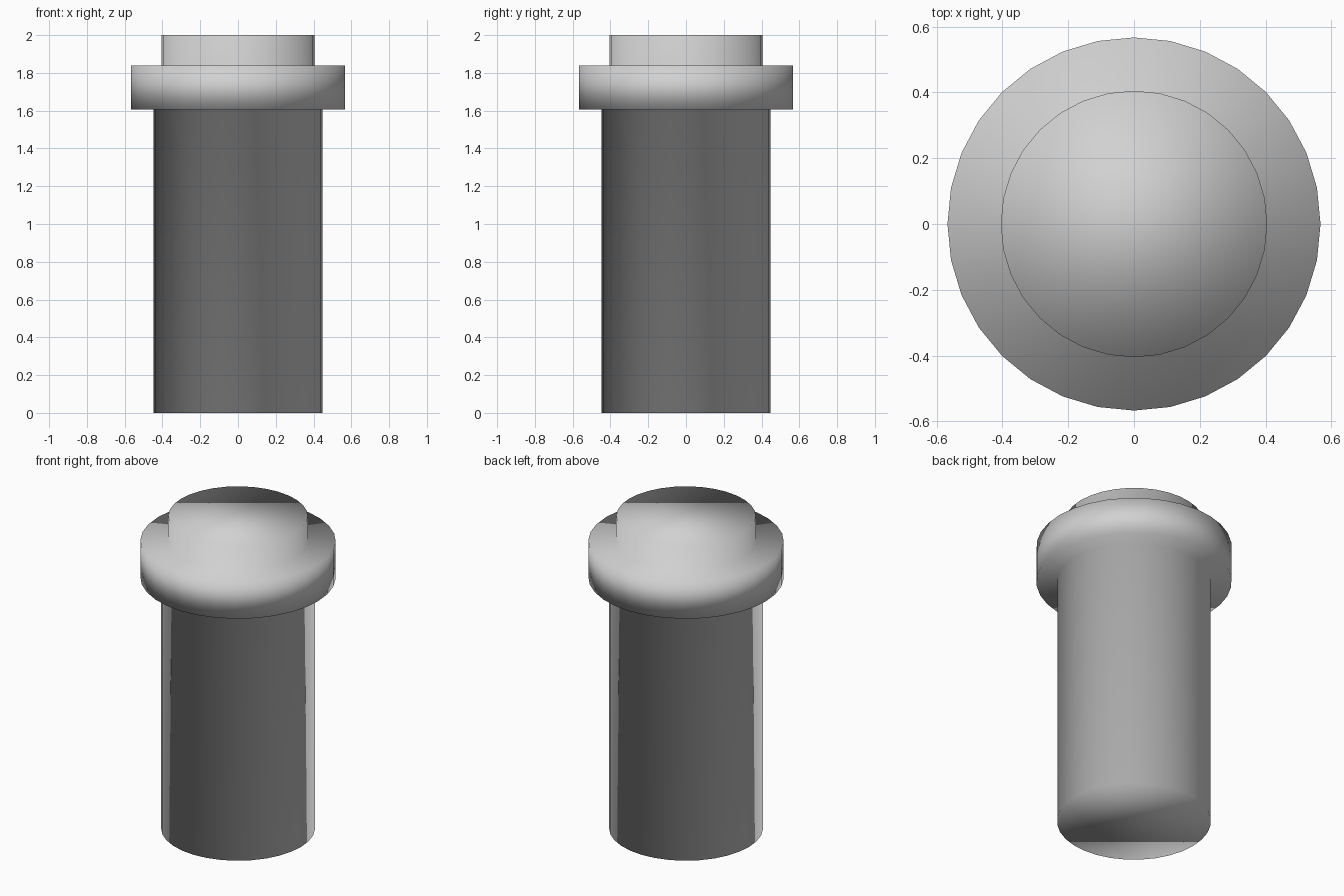
import bpy
import bmesh
from math import cos, sin, tau

cube = bpy.data.objects.get("Cube")
if cube:
    bpy.data.objects.remove(cube, do_unlink=True)

SIDES = 32

# Stepped outline from foot to crown: (radius, height)
PROFILE = [
    (0.447, 0.0),    # barrel foot
    (0.447, 1.605),  # barrel top
    (0.567, 1.605),  # collar underside
    (0.567, 1.84),   # collar top
    (0.405, 1.84),   # neck base
    (0.405, 2.0),    # neck top
]


def make_material(name, color):
    mat = bpy.data.materials.new(name)
    mat.use_nodes = True
    mat.diffuse_color = color
    mat.node_tree.nodes["Principled BSDF"].inputs["Base Color"].default_value = color
    return mat


def lathe(name, profile, mat):
    """Turn the outline about z, welded and capped at both ends."""
    bm = bmesh.new()
    rings = []
    for r, z in profile:
        angles = [tau * i / SIDES for i in range(SIDES)]
        rings.append([bm.verts.new((r * cos(a), r * sin(a), z)) for a in angles])
    for low, high in zip(rings, rings[1:]):
        for i in range(SIDES):
            j = (i + 1) % SIDES
            bm.faces.new((low[i], low[j], high[j], high[i]))
    bm.faces.new(rings[0][::-1])
    bm.faces.new(rings[-1])
    # Soft shading runs over every edge, caps included
    for face in bm.faces:
        face.smooth = True
    mesh = bpy.data.meshes.new(name)
    bm.to_mesh(mesh)
    bm.free()
    mesh.materials.append(mat)
    obj = bpy.data.objects.new(name, mesh)
    bpy.context.collection.objects.link(obj)
    return obj


# Barrel, collar and neck form one welded turned body
grey = make_material("light grey", (0.64, 0.64, 0.64, 1.0))
lathe("collared_pin", PROFILE, grey)
